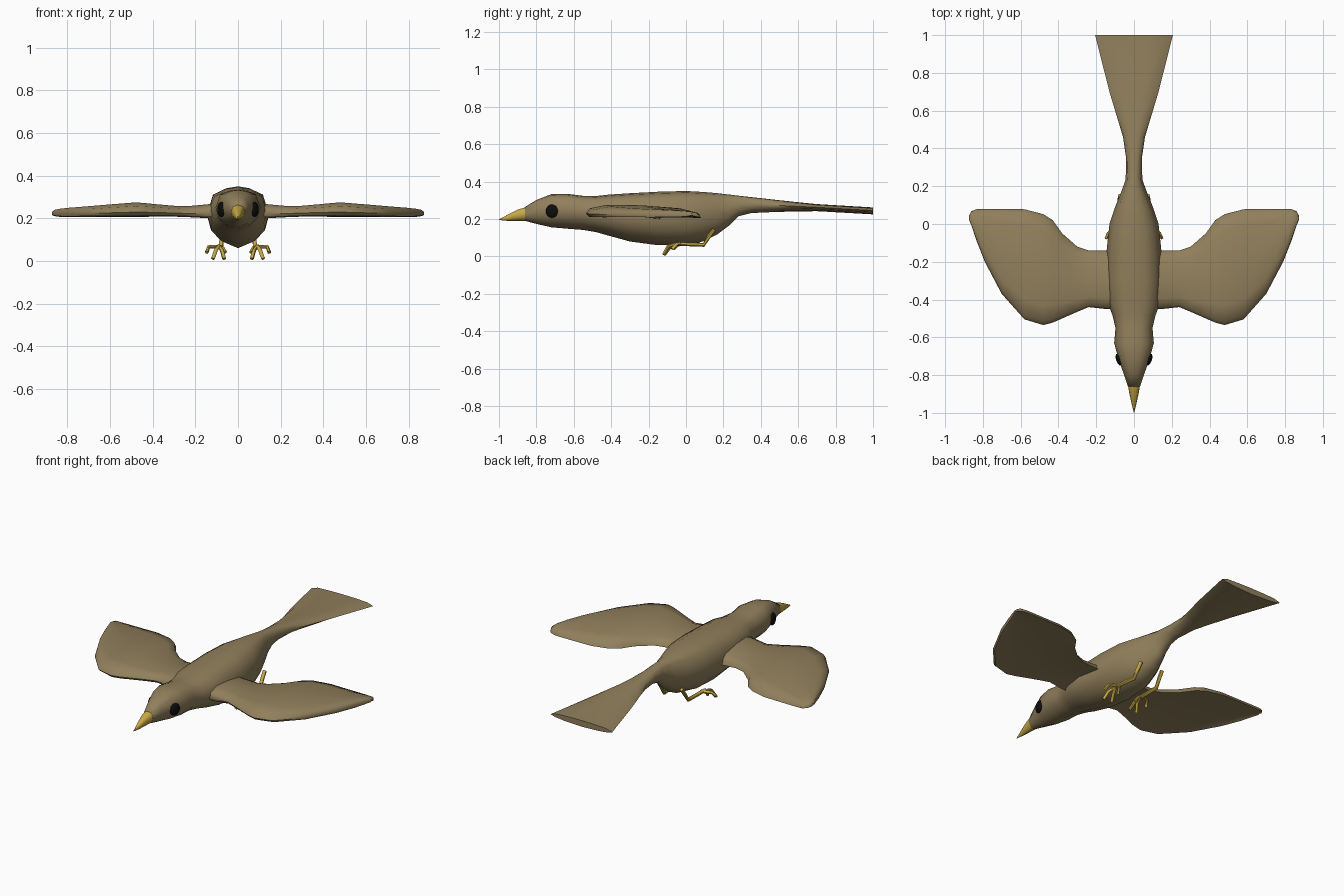
import bpy, bmesh, math
from mathutils import Vector

if "Cube" in bpy.data.objects:
    bpy.data.objects.remove(bpy.data.objects["Cube"])


def material(name, rgb):
    m = bpy.data.materials.new(name)
    m.diffuse_color = (*rgb, 1)
    m.use_nodes = True
    m.node_tree.nodes["Principled BSDF"].inputs["Base Color"].default_value = m.diffuse_color
    return m


BROWN = material("brown feathers", (0.283, 0.214, 0.107))
YELLOW = material("yellow horn", (0.58, 0.40, 0.06))
BLACK = material("black eye", (0.004, 0.004, 0.004))


def loft(name, rings, mat, angle=60):
    """Skin a list of equal-length rings and cap both ends."""
    bm = bmesh.new()
    loops = [[bm.verts.new(p) for p in ring] for ring in rings]
    n = len(loops[0])
    for a, b in zip(loops, loops[1:]):
        for i in range(n):
            j = (i + 1) % n
            bm.faces.new((a[i], a[j], b[j], b[i]))
    bm.faces.new(loops[0])
    bm.faces.new(loops[-1])
    bmesh.ops.remove_doubles(bm, verts=bm.verts, dist=0.0005)
    bmesh.ops.recalc_face_normals(bm, faces=bm.faces)
    me = bpy.data.meshes.new(name)
    bm.to_mesh(me)
    bm.free()
    ob = bpy.data.objects.new(name, me)
    bpy.context.collection.objects.link(ob)
    me.materials.append(mat)
    bpy.ops.object.select_all(action='DESELECT')
    ob.select_set(True)
    bpy.context.view_layer.objects.active = ob
    bpy.ops.object.shade_smooth_by_angle(angle=math.radians(angle))
    return ob


# Half cross-section of the body: sideways and vertical fractions
HALF = [(0, 1), (.42, .94), (.8, .76), (1, .1), (.87, -.4), (.55, -.76), (0, -1)]
SECTION = HALF + [(-u, v) for u, v in HALF[-2:0:-1]]


def body_ring(y, w, top, bottom):
    mid, h = (top + bottom) / 2, (top - bottom) / 2
    return [(u * w, y, mid + v * h) for u, v in SECTION]


# Body and fanned tail: y, half width, top, bottom
loft("body", [body_ring(*s) for s in [
    (-.86, .032, .265, .19), (-.80, .052, .302, .174), (-.72, .081, .333, .156),
    (-.63, .105, .334, .148), (-.55, .098, .324, .142), (-.48, .115, .323, .13),
    (-.42, .138, .33, .113), (-.30, .146, .338, .08), (-.15, .146, .346, .06),
    (0, .13, .35, .06), (.09, .10, .345, .08), (.17, .068, .338, .12),
    (.23, .046, .331, .165), (.28, .042, .325, .215), (.35, .042, .317, .232),
    (.46, .058, .305, .237), (.56, .088, .294, .24), (.70, .13, .28, .242),
    (1.0, .206, .262, .225)]], BROWN)

# Beak
loft("beak", [body_ring(*s) for s in [
    (-.855, .032, .264, .19), (-.90, .024, .25, .19),
    (-.95, .013, .225, .19), (-1.0, .001, .198, .195)]], YELLOW)

# Wings: x, leading edge, trailing edge, top, bottom
WING = [(.08, -.45, -.14, .275, .2), (.15, -.45, -.14, .265, .2), (.24, -.44, -.14, .257, .205),
        (.30, -.465, -.12, .259, .207), (.38, -.50, -.05, .266, .207), (.43, -.522, .02, .271, .206),
        (.48, -.535, .052, .275, .205), (.58, -.505, .078, .267, .205), (.70, -.37, .08, .257, .205),
        (.79, -.20, .08, .25, .205), (.835, -.085, .078, .245, .206), (.86, -.01, .068, .24, .21),
        (.873, .02, .045, .23, .215)]
# Chord and thickness fractions of the wing section
FOIL = [(0, .35), (.035, .75), (.18, 1), (.5, .98), (.85, .75), (.97, .45),
        (1, .02), (.9, .06), (.5, .3), (.15, .22), (.03, .1)]
for side, word in ((1, "right"), (-1, "left")):
    loft(word + "_wing", [[(side * x, a + c * (b - a), lo + t * (hi - lo)) for c, t in FOIL]
                          for x, a, b, hi, lo in WING], BROWN, 50)


def tube(name, points, radius, sides=6):
    """Round bar following a bent path."""
    pts = [Vector(p) for p in points]
    rings = []
    for i, p in enumerate(pts):
        d = (pts[min(i + 1, len(pts) - 1)] - pts[max(i - 1, 0)]).normalized()
        u = d.cross(Vector((.3, .2, 1))).normalized()
        v = d.cross(u)
        rings.append([p + radius * (math.cos(k * math.tau / sides) * u +
                                    math.sin(k * math.tau / sides) * v) for k in range(sides)])
    return loft(name, rings, YELLOW)


# Legs, toes and eyes, mirrored across the body
ANKLE = (.09, -.05, .068)
PATHS = {
    "leg": ([(.075, .15, .145), (.077, .125, .11), (.08, .095, .062), ANKLE], .011),
    "middle_toe": ([ANKLE, (.102, -.095, .055), (.118, -.12, .01)], .009),
    "inner_toe": ([ANKLE, (.076, -.085, .05), (.065, -.115, .01)], .009),
    "outer_toe": ([(.085, -.03, .068), (.137, -.05, .066), (.147, -.075, .04)], .009),
    "back_toe": ([(.088, -.02, .067), (.07, -.045, .06), (.06, -.065, .04)], .008),
}
for side, word in ((1, "right"), (-1, "left")):
    for part, (path, r) in PATHS.items():
        tube(f"{word}_{part}", [(side * x, y, z) for x, y, z in path], r)
    bpy.ops.mesh.primitive_uv_sphere_add(segments=16, ring_count=8, radius=1,
                                         location=(side * .078, -.717, .242),
                                         rotation=(0, 0, -side * .32))
    eye = bpy.context.object
    eye.name = word + "_eye"
    eye.scale = (.017, .034, .036)
    eye.data.materials.append(BLACK)
    bpy.ops.object.shade_smooth_by_angle(angle=math.radians(60))
